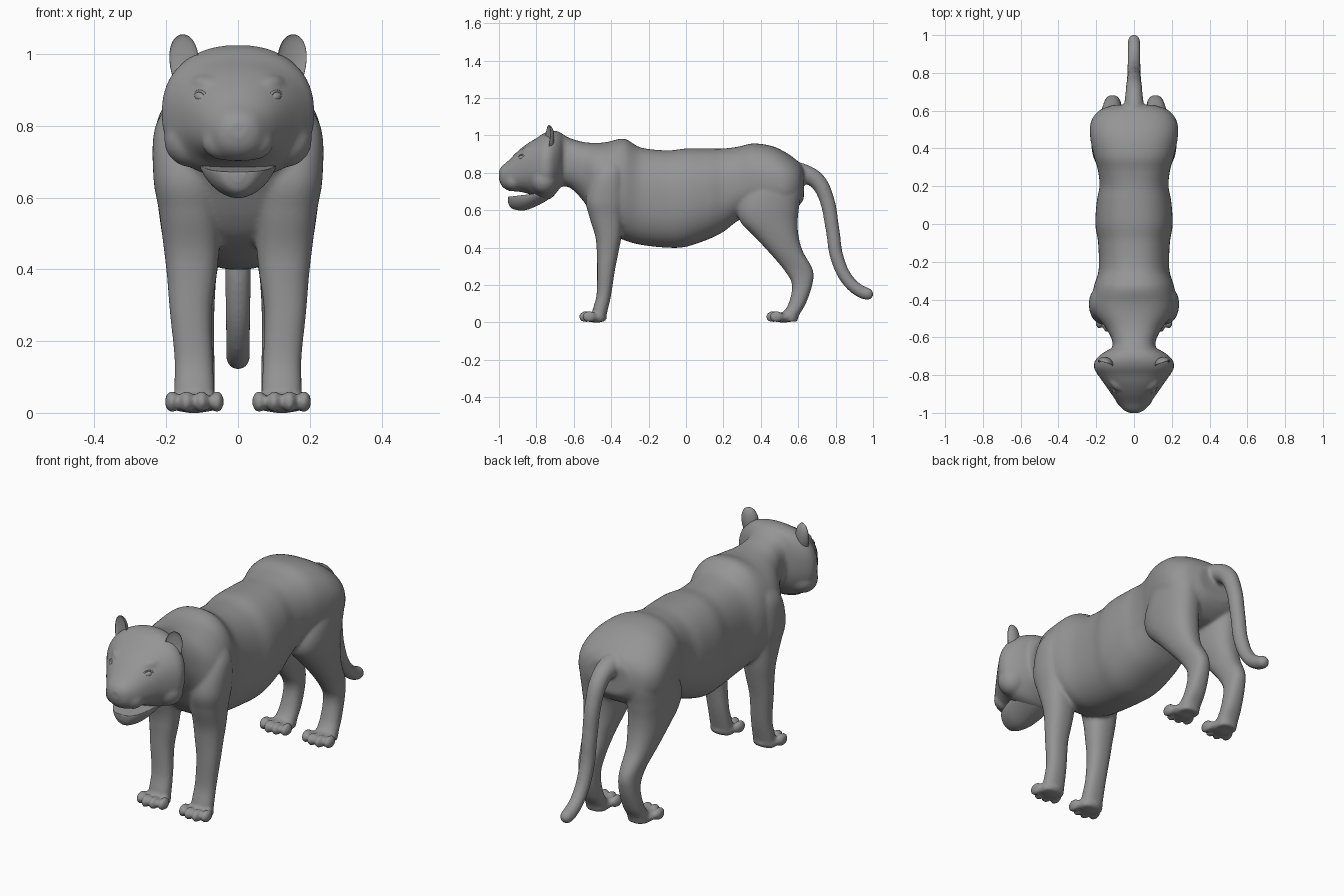
import bpy, bmesh, math
from mathutils import Matrix, Vector

if "Cube" in bpy.data.objects:
    bpy.data.objects.remove(bpy.data.objects["Cube"])

# Dark grey coat
coat = bpy.data.materials.new("dark_grey")
coat.diffuse_color = (.3, .3, .3, 1)
coat.use_nodes = True
coat.node_tree.nodes["Principled BSDF"].inputs["Base Color"].default_value = coat.diffuse_color


def make_object(name, bm):
    bmesh.ops.recalc_face_normals(bm, faces=bm.faces)
    for f in bm.faces:
        f.smooth = True
    me = bpy.data.meshes.new(name)
    bm.to_mesh(me)
    bm.free()
    me.materials.append(coat)
    ob = bpy.data.objects.new(name, me)
    bpy.context.collection.objects.link(ob)
    return ob


def refine(rows, steps=8):
    """Catmull-Rom interpolation between the given sections."""
    out = []
    for i in range(len(rows) - 1):
        p = [rows[max(i - 1, 0)], rows[i], rows[i + 1], rows[min(i + 2, len(rows) - 1)]]
        for k in range(steps):
            t = k / steps
            out.append([0.5 * (2 * b + (c - a) * t + (2 * a - 5 * b + 4 * c - d) * t * t
                               + (3 * b - a - 3 * c + d) * t ** 3) for a, b, c, d in zip(*p)])
    return out + [list(rows[-1])]


def loft(name, rows, axis, side=1, power=2.3, n=64, flat=None):
    """Rows: station, low, high, x0, x1. Axis y uses z limits, axis z uses y limits.
    flat clamps the upper half of a y loft to a gently sloping plane."""
    bm = bmesh.new()
    rings = []
    for s, lo, hi, x0, x1 in refine(rows):
        ring = []
        for i in range(n):
            a = 2 * math.pi * i / n
            c, d = math.cos(a), math.sin(a)
            u = math.copysign(abs(c) ** (2 / power), c)
            v = math.copysign(abs(d) ** (2 / power), d)
            x = side * ((x0 + x1) / 2 + u * (x1 - x0) / 2)
            w = (lo + hi) / 2 + v * (hi - lo) / 2
            if flat:
                w = min(w, flat + .12 * (s + .95))
            ring.append(bm.verts.new((x, s, w) if axis == 'y' else (x, w, s)))
        rings.append(ring)
    for a, b in zip(rings, rings[1:]):
        for i in range(n):
            bm.faces.new((a[i], a[(i + 1) % n], b[(i + 1) % n], b[i]))
    bm.faces.new(rings[0])
    bm.faces.new(rings[-1])
    return make_object(name, bm)


def blob(name, loc, size, rot=(0, 0, 0), cup=None):
    """Ellipsoid; with cup, its front is folded inward to make a hollow and its top widened."""
    bm = bmesh.new()
    bmesh.ops.create_uvsphere(bm, u_segments=32, v_segments=20, radius=1)
    for v in bm.verts:
        if cup:
            v.co.x *= 1 + .22 * v.co.z
            if v.co.y < 0:
                v.co.y *= -cup
        v.co = Vector(v.co[i] * size[i] for i in range(3))
    r = Matrix.Rotation(rot[2], 4, 'Z') @ Matrix.Rotation(rot[1], 4, 'Y') @ Matrix.Rotation(rot[0], 4, 'X')
    bm.transform(Matrix.Translation(loc) @ r)
    return make_object(name, bm)


def centred(rows):
    return [(y, lo, hi, -w, w) for y, lo, hi, w in rows]


parts = []

# Torso and neck
parts.append(loft("body", centred([
    (-.74, .76, .98, .09), (-.68, .73, 1.01, .115), (-.62, .72, .985, .115),
    (-.55, .65, .965, .15), (-.48, .54, .96, .205), (-.42, .48, .965, .225),
    (-.33, .44, .982, .212), (-.24, .415, .935, .187), (-.10, .40, .92, .19),
    (0, .405, .93, .205), (.12, .445, .93, .197), (.20, .485, .93, .183),
    (.28, .545, .94, .19), (.36, .57, .957, .212), (.46, .57, .943, .232),
    (.54, .58, .905, .228), (.60, .62, .86, .185), (.63, .66, .82, .11)]), 'y'))

# Head
parts.append(loft("head", centred([
    (-1.0, .765, .81, .025), (-.985, .73, .835, .055), (-.95, .705, .865, .085),
    (-.90, .70, .915, .12), (-.85, .69, .955, .155), (-.80, .665, .985, .19),
    (-.76, .655, 1.012, .212), (-.72, .665, 1.025, .204), (-.68, .71, 1.02, .16),
    (-.65, .75, 1.0, .10)]), 'y', power=2.3))
parts.append(blob("nose", (0, -.977, .805), (.035, .024, .02)))

FRONT_LEG = [
    (.90, -.43, -.34, .08, .16), (.80, -.495, -.33, .06, .23), (.66, -.535, -.325, .05, .236),
    (.56, -.515, -.335, .05, .22), (.46, -.485, -.345, .052, .207), (.38, -.477, -.36, .06, .198),
    (.28, -.475, -.38, .073, .19), (.15, -.478, -.40, .07, .177), (.06, -.50, -.42, .065, .178),
    (.004, -.50, -.435, .065, .178)]
HIND_LEG = [
    (.82, .40, .60, .04, .19), (.72, .33, .618, .03, .223), (.62, .28, .605, .03, .226),
    (.54, .29, .597, .035, .218), (.46, .365, .602, .045, .205), (.38, .44, .625, .06, .188),
    (.28, .525, .678, .066, .165), (.20, .567, .675, .066, .16), (.10, .548, .64, .065, .165),
    (.04, .51, .605, .065, .172), (.004, .50, .595, .065, .172)]

for s in (-1, 1):
    # Legs with paws and toes
    for name, rows, y in (("front_leg", FRONT_LEG, -.49), ("hind_leg", HIND_LEG, .51)):
        parts.append(loft(name, rows, 'z', side=s))
        parts.append(blob("paw", (s * .122, y + .01, .027), (.066, .058, .028)))
        for x, dy in ((.059, -.03), (.101, -.045), (.144, -.045), (.184, -.027)):
            parts.append(blob("toe", (s * x, y + dy, .031), (.02, .038, .031)))
    # Muzzle pads, cheeks and brows
    parts.append(blob("muzzle_pad", (s * .042, -.922, .755), (.058, .05, .05)))
    parts.append(blob("cheek", (s * .13, -.76, .76), (.076, .07, .075)))
    parts.append(blob("brow", (s * .09, -.845, .915), (.05, .03, .025), (0, s * -.2, s * .8)))

# Tail
cu = bpy.data.curves.new("tail", 'CURVE')
cu.dimensions = '3D'
cu.bevel_depth = 1
cu.bevel_resolution = 6
cu.use_fill_caps = True
path = [(.55, .81, .055), (.63, .795, .052), (.70, .757, .045), (.75, .665, .04), (.783, .50, .037),
        (.81, .34, .036), (.87, .22, .034), (.94, .163, .034), (.968, .153, .033)]
sp = cu.splines.new('BEZIER')
sp.bezier_points.add(len(path) - 1)
for p, (y, z, r) in zip(sp.bezier_points, path):
    p.co, p.radius = (0, y, z), r
    p.handle_left_type = p.handle_right_type = 'AUTO'
tail = bpy.data.objects.new("tail", cu)
bpy.context.collection.objects.link(tail)
bpy.ops.object.select_all(action='DESELECT')
tail.select_set(True)
bpy.context.view_layer.objects.active = tail
bpy.ops.object.convert(target='MESH')
parts.append(bpy.context.view_layer.objects.active)
parts[-1].data.materials.append(coat)
parts.append(blob("tail_tip", (0, .97, .152), (.032, .032, .032)))

# Fuse into one smooth skin
bpy.ops.object.select_all(action='DESELECT')
for p in parts:
    p.select_set(True)
body = parts[0]
bpy.context.view_layer.objects.active = body
bpy.ops.object.join()
body.name = "body"
rm = body.modifiers.new("fuse", 'REMESH')
rm.mode = 'VOXEL'
rm.voxel_size = .008
rm.use_smooth_shade = True
sm = body.modifiers.new("soften", 'SMOOTH')
sm.factor = .5
sm.iterations = 8

# Lower jaw, slightly open, flat on top
loft("lower_jaw", centred([
    (-.952, .643, .69, .02), (-.94, .617, .72, .05), (-.91, .602, .75, .075),
    (-.86, .60, .76, .094), (-.80, .622, .76, .106), (-.74, .655, .76, .11),
    (-.70, .69, .76, .09)]), 'y', power=1.8, flat=.672)

for s in (-1, 1):
    # Cupped ears
    blob("ear", (s * .15, -.742, .968), (.041, .036, .088), (-.08, s * .1, s * .3), cup=.35)
    # Eyes with a lid ring
    turn = (0, s * -.35, s * .75)
    blob("eye", (s * .104, -.879, .88), (.021, .013, .014), turn)
    bpy.ops.mesh.primitive_torus_add(location=(s * .104, -.882, .88), major_radius=.02, minor_radius=.0045,
                                     major_segments=24, minor_segments=8)
    lid = bpy.context.object
    lid.name = "eyelid"
    lid.data.transform(Matrix.Rotation(math.pi / 2, 4, 'X'))
    lid.data.materials.append(coat)
    lid.scale = (1.15, 1, .8)
    lid.rotation_euler = turn
    bpy.ops.object.shade_smooth()
